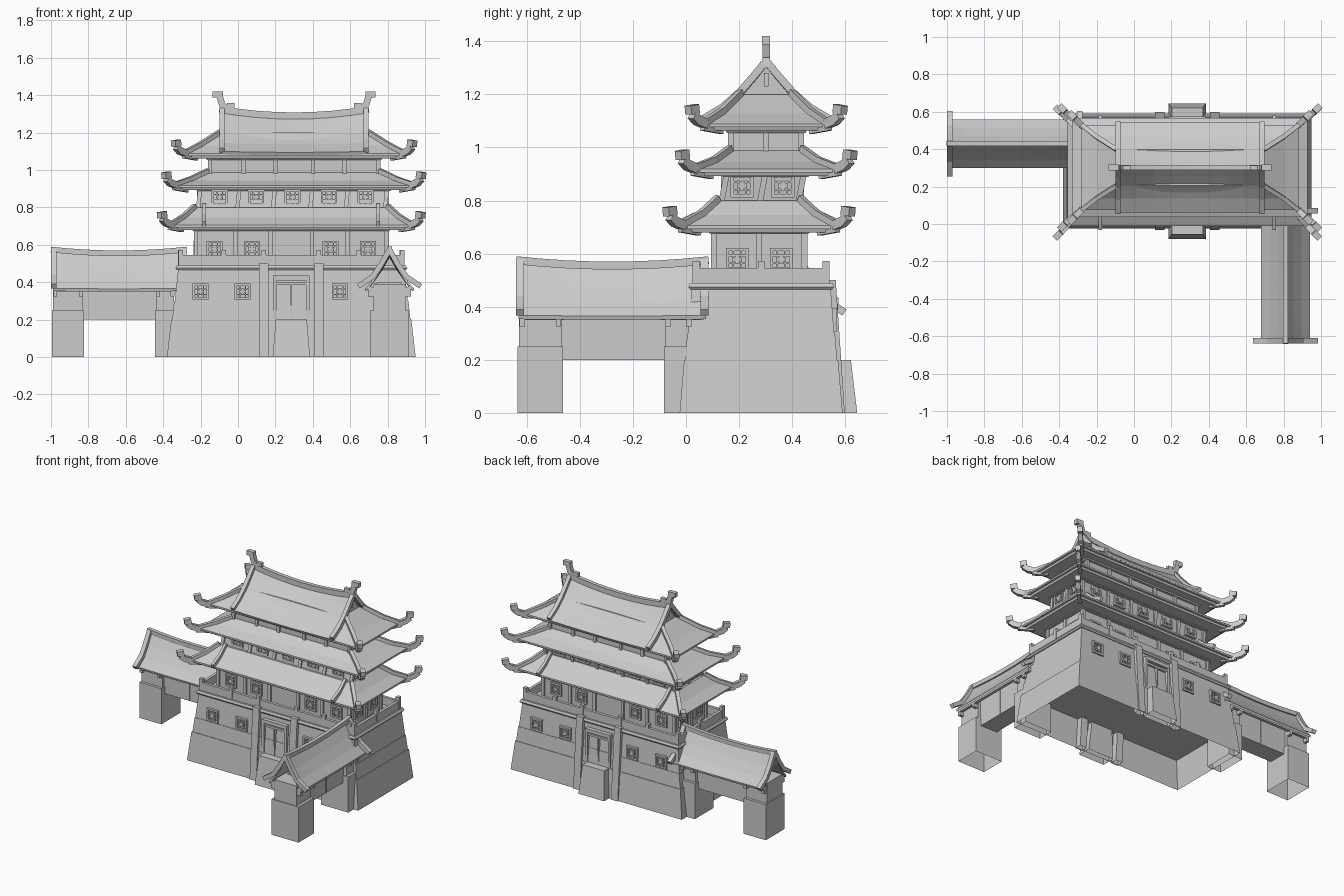
import bpy, bmesh
from math import pi
from mathutils import Matrix, Vector

cube = bpy.data.objects.get("Cube")
if cube:
    bpy.data.objects.remove(cube, do_unlink=True)

stone = bpy.data.materials.new("plain grey")
stone.use_nodes = True
stone.diffuse_color = (0.6, 0.6, 0.6, 1)
stone.node_tree.nodes["Principled BSDF"].inputs["Base Color"].default_value = (0.6, 0.6, 0.6, 1)


# ---- helpers: each piece is (verts, faces); build() joins pieces into one object
def build(name, pieces, M=Matrix()):
    verts, faces = [], []
    for vs, fs in pieces:
        n = len(verts)
        verts += [M @ Vector(v) for v in vs]
        faces += [[i + n for i in f] for f in fs]
    mesh = bpy.data.meshes.new(name)
    mesh.from_pydata(verts, [], faces)
    bm = bmesh.new()
    bm.from_mesh(mesh)
    bmesh.ops.recalc_face_normals(bm, faces=bm.faces)
    bm.to_mesh(mesh)
    bm.free()
    mesh.materials.append(stone)
    obj = bpy.data.objects.new(name, mesh)
    bpy.context.collection.objects.link(obj)
    return obj


def moved(pieces, M):
    return [([M @ Vector(v) for v in vs], fs) for vs, fs in pieces]


def skin(sections, bottom=True, top=True):
    n = len(sections[0])
    faces = [[k * n + i, k * n + (i + 1) % n, (k + 1) * n + (i + 1) % n, (k + 1) * n + i]
             for k in range(len(sections) - 1) for i in range(n)]
    if bottom:
        faces.append(list(range(n))[::-1])
    if top:
        faces.append([(len(sections) - 1) * n + i for i in range(n)])
    return [v for s in sections for v in s], faces


def loft(*rings, bottom=True):
    """Rectangular rings given as (cx, cy, z, half_x, half_y)."""
    corners = ((-1, -1), (1, -1), (1, 1), (-1, 1))
    return skin([[(cx + i * hx, cy + j * hy, z) for i, j in corners]
                 for cx, cy, z, hx, hy in rings], bottom)


def box(x0, x1, y0, y1, z0, z1, bottom=True):
    c = ((x0 + x1) / 2, (y0 + y1) / 2)
    h = ((x1 - x0) / 2, (y1 - y0) / 2)
    return loft((*c, z0, *h), (*c, z1, *h), bottom=bottom)


def sweep(path, side, w, h):
    """Rectangular bar along a path lying in a vertical plane with normal `side`."""
    pts, side = [Vector(p) for p in path], Vector(side).normalized()
    secs = []
    for i, p in enumerate(pts):
        t = (pts[min(i + 1, len(pts) - 1)] - pts[max(i - 1, 0)]).normalized()
        up = side.cross(t)
        secs.append([p + side * a * w / 2 + up * b * h / 2
                     for a, b in ((-1, -1), (1, -1), (1, 1), (-1, 1))])
    return skin(secs)


def saddle(x0, x1, profile, sag, thick=0.015, steps=8):
    """Gabled roof along x; the ridge dips in the middle."""
    zb, zt = profile[-1][1], profile[0][1]
    top = [(-y, z) for y, z in profile[:0:-1]] + profile
    loop = top + [(y * 0.97, z - thick) for y, z in top[::-1]]
    secs = []
    for k in range(steps + 1):
        t = k / steps
        dip = sag * 4 * t * (1 - t)
        secs.append([(x0 + (x1 - x0) * t, y, z - dip * max(0.15, (z - zb) / (zt - zb)))
                     for y, z in loop])
    return skin(secs)


def ridge(x0, x1, z, sag, w, h):
    return sweep([(x0 + (x1 - x0) * k / 8, 0, z - sag * k / 8 * (1 - k / 8) * 4)
                  for k in range(9)], (0, 1, 0), w, h)


def rakes(xs, profile, w, h):
    """Bars over both slopes at each x in xs."""
    return [sweep([(x, s * y, z) for y, z in profile], (1, 0, 0), w, h) for x in xs for s in (-1, 1)]


def lattice(r=0.037):
    """Square lattice window in the xz plane."""
    out, b, d = [], 0.006, 0.012
    for s in (-1, 1):
        out += [box(s * r - b, s * r + b, -d, d, -r - b, r + b),
                box(-r, r, -d, d, s * r - b, s * r + b),
                box(s * r * 0.4 - 0.003, s * r * 0.4 + 0.003, -0.009, 0.009, -r, r),
                box(-r, r, -0.009, 0.009, s * r * 0.4 - 0.003, s * r * 0.4 + 0.003)]
    diamond = Matrix.Rotation(pi / 4, 4, "Y")
    return out + moved([box(-0.012, 0.012, -0.011, 0.011, -0.012, 0.012)], diamond)


def windows(cx, cy, z, hx, hy, front, side):
    out = []
    for s in (-1, 1):
        for u in front:
            out += moved(lattice(), Matrix.Translation((cx + u, cy + s * hy, z)))
        for u in side:
            out += moved(lattice(), Matrix.Translation((cx + s * hx, cy + u, z)) @ Matrix.Rotation(pi / 2, 4, "Z"))
    return out


# ---- battered stone base, open underneath
CX, CY = 0.285, 0.283
build("base_plinth", [loft((CX, CY, 0, 0.665, 0.307), (CX, CY, 0.2, 0.642, 0.29), bottom=False)])
build("base_wall", [loft((CX, CY, 0.2, 0.637, 0.286), (CX, CY, 0.3, 0.626, 0.278),
                         (CX, CY, 0.3, 0.623, 0.275), (CX, CY, 0.47, 0.605, 0.262))])
build("base_cornice", [loft((CX, CY, 0.465, 0.612, 0.268), (CX, CY, 0.475, 0.62, 0.274),
                            (CX, CY, 0.49, 0.612, 0.268))])
parapet = []
for s in (-1, 1):
    y, x = CY + s * 0.245, CX + s * 0.592
    parapet += [box(CX - 0.6, CX + 0.6, y - 0.01, y + 0.01, 0.485, 0.545),
                box(x - 0.01, x + 0.01, CY - 0.25, CY + 0.25, 0.485, 0.545)]
    parapet += [box(CX + u - 0.012, CX + u + 0.012, y - 0.013, y + 0.013, 0.485, 0.572)
                for u in (-0.592, -0.36, -0.147, 0.147, 0.36, 0.592)]
    parapet.append(box(x - 0.013, x + 0.013, CY - 0.012, CY + 0.012, 0.485, 0.572))
build("parapet", parapet)
build("base_windows", windows(CX, CY, 0.35, 0.62, 0.273, (-0.485, -0.26, 0.26, 0.485), ()))

# ---- front and back gateways with ramps and pilasters
gates, ramps, pilasters = [], [], []
for s in (-1, 1):
    y = CY + s * 0.27
    for u in (-1, 1):
        gates.append(box(CX + u * 0.088 - 0.009, CX + u * 0.088 + 0.009, y - 0.02, y + 0.02, 0.2, 0.43))
        pilasters.append(loft((CX + u * 0.147, CY + s * 0.29, 0, 0.026, 0.025),
                              (CX + u * 0.147, CY + s * 0.256, 0.5, 0.026, 0.025), bottom=False))
    gates += [box(CX - 0.097, CX + 0.097, y - 0.022, y + 0.022, 0.41, 0.435),
              box(CX - 0.08, CX + 0.08, y - 0.014, y + 0.014, 0.385, 0.4),
              box(CX - 0.004, CX + 0.004, y - 0.018, y + 0.018, 0.2, 0.385)]
    ramps.append(loft((CX, CY + s * 0.315, 0, 0.1, 0.047), (CX, CY + s * 0.298, 0.2, 0.083, 0.04), bottom=False))
build("gate_frames", gates)
build("gate_ramps", ramps)
build("pilasters", pilasters)


# ---- storeys: walls, posts, rails
def storey(name, low, high, hx, hy, posts, wins, side_wins):
    (x0, y0, z0), (x1, y1, z1) = low, high
    build(name + "_walls", [loft((*low, hx, hy), (*high, hx, hy))])
    p = 0.011
    spots = [(u, s * hy) for u in posts for s in (-1, 1)] + [(s * hx, 0) for s in (-1, 1)]
    parts = [loft((x0 + a, y0 + b, z0, p, p), (x1 + a, y1 + b, z1, p, p)) for a, b in spots]
    parts.append(loft((x1, y1, z1 - 0.02, hx + 0.016, hy + 0.016), (x1, y1, z1, hx + 0.03, hy + 0.03)))
    build(name + "_posts_and_rails", parts)
    if wins:
        build(name + "_windows", windows((x0 + x1) / 2, (y0 + y1) / 2, wins[0], hx, hy, wins[1], side_wins))


storey("first_storey", (0.285, 0.276, 0.485), (0.285, 0.276, 0.695), 0.51, 0.17,
       (-0.51, -0.3, -0.11, 0.11, 0.3, 0.51), (0.578, (-0.41, -0.21, 0.21, 0.41)), (-0.083, 0.083))
storey("second_storey", (0.285, 0.276, 0.78), (0.298, 0.3, 0.908), 0.5, 0.145,
       (-0.5, -0.29, -0.1, 0.1, 0.29, 0.5), (0.855, (-0.39, -0.195, 0, 0.195, 0.39)), (-0.077, 0.077))
storey("third_storey", (0.3, 0.302, 0.97), (0.3, 0.302, 1.075), 0.45, 0.132,
       (-0.45, -0.27, -0.1, 0.1, 0.27, 0.45), None, ())


# ---- hipped roofs with upturned corner horns
def hip_roof(name, cx, cy, rings):
    (ex, ey, ez), inner = rings[0], rings[-1]
    under = [(inner[0], inner[1], ez - 0.025), (ex - 0.02, ey - 0.02, ez - 0.025), (ex - 0.015, ey - 0.015, ez - 0.012),
             (ex, ey, ez - 0.012)]
    build(name, [loft(*[(cx, cy, z, hx, hy) for hx, hy, z in under + rings])])
    hips = []
    for i in (-1, 1):
        for j in (-1, 1):
            at = lambda hx, hy, z: (cx + i * hx, cy + j * hy, z)
            side = (j, -i, 0) if i * j > 0 else (-j, i, 0)
            line = [at(hx, hy, z + 0.008) for hx, hy, z in rings[::-1]]
            hips += [sweep(line + [at(ex + 0.045, ey + 0.045, ez + 0.03)], side, 0.024, 0.024),
                     sweep([at(ex, ey, ez), at(ex + 0.03, ey + 0.03, ez + 0.012),
                            at(ex + 0.05, ey + 0.05, ez + 0.035)], side, 0.03, 0.034),
                     sweep([at(ex + 0.035, ey + 0.035, ez + 0.058),
                            at(ex + 0.066, ey + 0.066, ez + 0.052)], side, 0.034, 0.034),
                     sweep([at(ex - 0.06, ey - 0.06, ez - 0.025), at(ex + 0.012, ey + 0.012, ez - 0.012)],
                           side, 0.022, 0.025)]
    build(name + "_hips_and_horns", hips)


hip_roof("lower_roof", 0.285, 0.275, [(0.64, 0.285, 0.705), (0.575, 0.215, 0.745), (0.515, 0.155, 0.8)])
hip_roof("middle_roof", 0.298, 0.302, [(0.63, 0.265, 0.918), (0.55, 0.195, 0.945), (0.46, 0.135, 0.988)])
hip_roof("upper_roof_skirt", 0.3, 0.302, [(0.58, 0.228, 1.088), (0.5, 0.165, 1.13), (0.39, 0.095, 1.2)])
build("lower_roof_ribs", rakes((-0.465, 0.465), [(0.15, 0.81), (0.215, 0.752), (0.3, 0.712)], 0.02, 0.03),
      Matrix.Translation((0.285, 0.275, 0)))

# ---- upper gabled roof
centre = Matrix.Translation((0.3, 0.302, 0))
slope = [(0, 1.32), (0.045, 1.265), (0.1, 1.202), (0.165, 1.145), (0.24, 1.1)]
build("upper_roof", [saddle(-0.385, 0.385, slope, 0.035)], centre)
build("upper_roof_gables", [skin([[(s * 0.37, -0.1, 1.18), (s * 0.37, 0.1, 1.18), (s * 0.37, 0, 1.31)],
                                  [(s * 0.35, -0.1, 1.18), (s * 0.35, 0.1, 1.18), (s * 0.35, 0, 1.31)]])
                            for s in (-1, 1)]
      + [box(s * 0.372 - 0.005, s * 0.372 + 0.005, -0.008, 0.008, 1.23, 1.28) for s in (-1, 1)], centre)
build("upper_roof_rakes", rakes((-0.385, 0.385), [(y, z + 0.006) for y, z in slope], 0.028, 0.028), centre)
build("upper_ridge", [ridge(-0.4, 0.4, 1.325, 0.035, 0.028, 0.036)], centre)
build("ridge_finials", [p for s in (-1, 1) for p in (
    sweep([(s * 0.36, 0, 1.33), (s * 0.385, 0, 1.35), (s * 0.4, 0, 1.4)], (0, 1, 0), 0.028, 0.035),
    box(s * 0.408 - 0.027, s * 0.408 + 0.027, -0.015, 0.015, 1.388, 1.42),
    box(s * 0.34 - 0.02, s * 0.34 + 0.02, -0.012, 0.012, 1.325, 1.358))], centre)


# ---- covered gateway wings: local x runs outward from the base
def wing(name, M):
    prof = [(0, 0.565), (0.04, 0.49), (0.085, 0.42), (0.13, 0.368)]
    rake = [(0, 0.575), (0.045, 0.495), (0.09, 0.43), (0.167, 0.378)]
    build(name + "_roof", [saddle(0.01, 0.715, prof, 0.02)], M)
    build(name + "_rakes", rakes((0.015, 0.71), rake, 0.03, 0.028), M)
    build(name + "_ridge", [ridge(0, 0.725, 0.575, 0.02, 0.026, 0.03)], M)
    build(name + "_pillars", [p for a, b in ((0.06, 0.168), (0.548, 0.72)) for p in (
        box(a, b, -0.105, 0.105, 0, 0.25, False),
        box(a + 0.006, b - 0.006, -0.086, 0.086, 0.24, 0.39))], M)
    build(name + "_beam", [box(0.1, 0.6, -0.065, 0.065, 0.2, 0.4)]
          + [box(0.355, 0.361, s * 0.066 - 0.004, s * 0.066 + 0.004, 0.2, 0.38) for s in (-1, 1)], M)
    build(name + "_corbels", [box(u - 0.01, u + 0.01, -0.115, 0.115, 0.325, 0.375)
                              for u in (0.075, 0.152, 0.565, 0.702)]
          + [box(0.02, 0.705, s * 0.105 - 0.01, s * 0.105 + 0.01, 0.35, 0.378) for s in (-1, 1)], M)


wing("right_wing", Matrix.Translation((-0.275, 0.43, 0)) @ Matrix.Rotation(pi, 4, "Z"))
wing("left_wing", Matrix.Translation((0.81, 0.085, 0)) @ Matrix.Rotation(-pi / 2, 4, "Z"))
